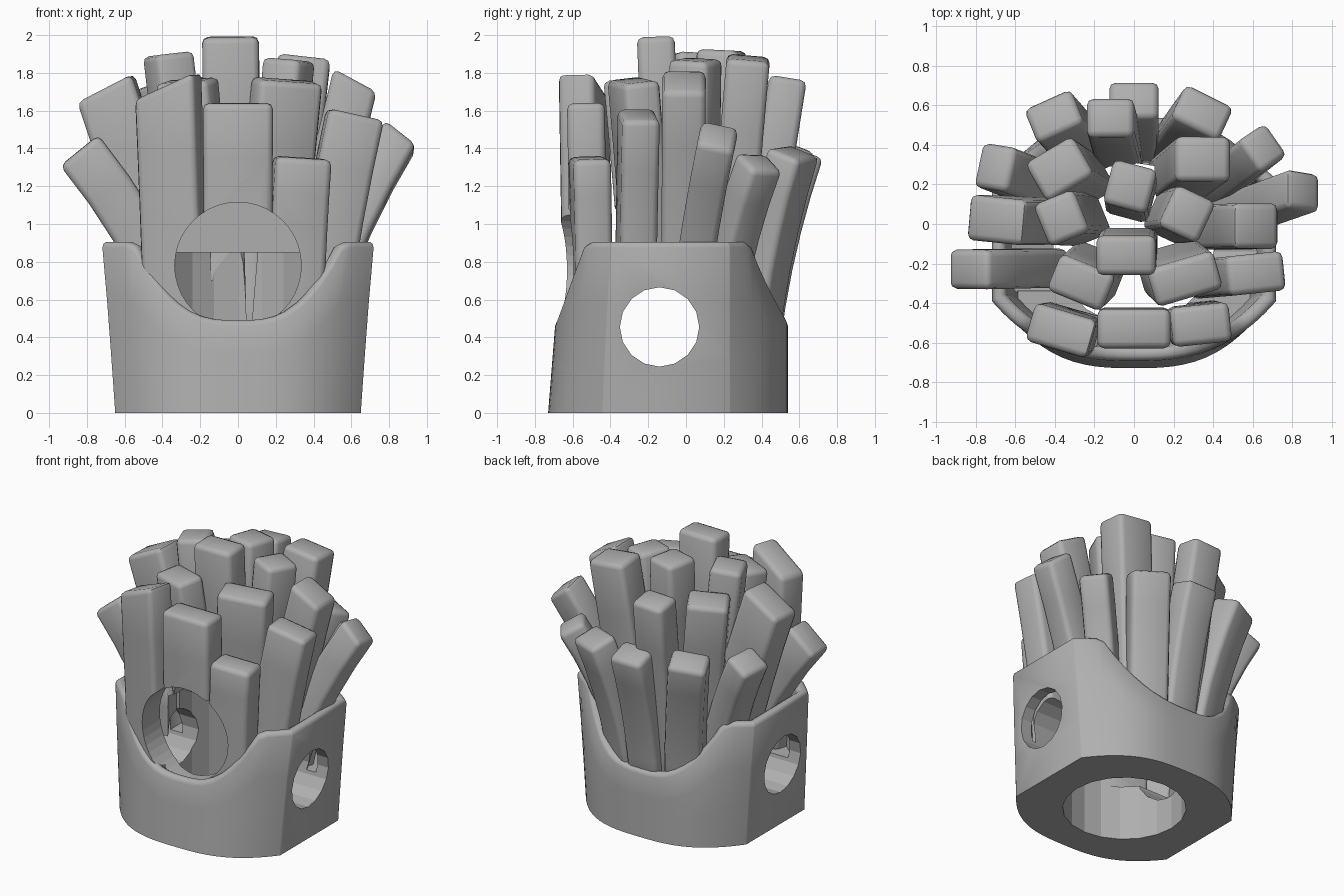
import bpy, bmesh, math
from mathutils import Vector, Matrix

if "Cube" in bpy.data.objects:
    bpy.data.objects.remove(bpy.data.objects["Cube"])

grey = bpy.data.materials.new("plain grey")
grey.diffuse_color = (0.43, 0.43, 0.43, 1)
grey.use_nodes = True
grey.node_tree.nodes["Principled BSDF"].inputs["Base Color"].default_value = grey.diffuse_color


def make(name, bm, hidden=False):
    bmesh.ops.recalc_face_normals(bm, faces=bm.faces)
    me = bpy.data.meshes.new(name)
    bm.to_mesh(me)
    bm.free()
    ob = bpy.data.objects.new(name, me)
    bpy.context.collection.objects.link(ob)
    me.materials.append(grey)
    ob.hide_render = hidden
    ob.hide_viewport = hidden
    return ob


def loft(bm, rings):
    rows = [[bm.verts.new(p) for p in r] for r in rings]
    n = len(rows[0])
    for a, b in zip(rows, rows[1:]):
        for i in range(n):
            j = (i + 1) % n
            bm.faces.new((a[i], a[j], b[j], b[i]))
    bm.faces.new(rows[0][::-1])
    bm.faces.new(rows[-1])


def cutter(name, axis, start, end, r, sides):
    bm = bmesh.new()
    c = (Vector(start) + Vector(end)) / 2
    rot = Vector((0, 0, 1)).rotation_difference(Vector(axis)).to_matrix().to_4x4()
    bmesh.ops.create_cone(bm, cap_ends=True, segments=sides, radius1=r, radius2=r,
                          depth=(Vector(end) - Vector(start)).length,
                          matrix=Matrix.Translation(c) @ rot)
    return make(name, bm, True)


def cut(ob, tools):
    for t in tools:
        m = ob.modifiers.new("cut", 'BOOLEAN')
        m.operation, m.solver, m.object = 'DIFFERENCE', 'EXACT', t


def smooth(ob, angle):
    bpy.ops.object.select_all(action='DESELECT')
    bpy.context.view_layer.objects.active = ob
    ob.select_set(True)
    bpy.ops.object.shade_smooth_by_angle(angle=math.radians(angle))


# Hollow for the body, side openings and front opening
cavity = cutter("body_cavity_cutter", (0, 0, 1), (0, -.1, -.1), (0, -.1, .85), .41, 20)
side_hole = cutter("side_hole_cutter", (1, 0, 0), (-1, -.14, .455), (1, -.14, .455), .21, 16)
front_hole = cutter("front_hole_cutter", (0, 1, 0), (0, -.9, .78), (0, -.17, .78), .335, 40)

# Carton: flat sides, bowed front and back, scooped rim
N = 32
outline = [(-math.cos(math.pi * i / N), -1) for i in range(N + 1)]
outline += [(math.cos(math.pi * i / N), 1) for i in range(N + 1)]


def mix(z, a, b, c):
    return a + (b - a) * z / .5 if z < .5 else b + (c - b) * (z - .5) / .4


def wall(s, side, z, inset):
    w = mix(z, .65, .685, .72)
    bow = 1 - abs(s) ** 2.9
    if side < 0:
        y = mix(z, -.44, -.42, -.39) - mix(z, .29, .27, .29) * bow
    else:
        y = .23 + mix(z, .31, .31, .22) * bow
    k = 1 - inset / w
    return (s * w * k, -.09 + (y + .09) * (1 - inset / .6), z)


def rim(s):
    return .49 + .415 * min(1, abs(s) * .7 / .55) ** 3


def ring(drop, inset):
    return [wall(s, e, rim(s) - drop, inset) for s, e in outline]


rings = [[wall(s, e, (rim(s) - .03) * t, 0) for s, e in outline]
         for t in (0, .33, .66, 1)]
rings += [ring(.01, .007), ring(0, .022), ring(0, .045), ring(.01, .062), ring(.04, .07)]
rings += [[wall(s, e, .40, .09) for s, e in outline]]
bm = bmesh.new()
loft(bm, rings)
carton = make("carton", bm)
cut(carton, [cavity, side_hole])
smooth(carton, 50)

# Fries: top x, y, z, width, yaw in degrees
FRIES = [
    (0, -.53, 1.64, .37, 0), (.34, -.51, 1.35, .30, 6),
    (-.37, -.54, 1.73, .33, -16), (-.27, -.30, 1.76, .30, -22),
    (.26, -.28, 1.76, .35, 16), (.62, -.25, 1.58, .30, 6),
    (-.04, -.16, 1.99, .30, 0), (-.84, -.23, 1.39, .26, 0),
    (-.70, .02, 1.72, .32, -5), (-.37, .03, 1.90, .22, 22),
    (-.38, .28, 1.74, .28, 30), (.27, .05, 1.87, .22, -25),
    (-.02, .19, 1.92, .23, -15), (.62, -.01, 1.76, .25, 0),
    (.86, .17, 1.47, .21, 0), (.66, .39, 1.33, .19, 35),
    (.35, .33, 1.88, .28, 0), (-.12, .54, 1.77, .24, 0),
    (-.41, .55, 1.40, .26, 22), (0, .63, 1.38, .25, 0),
    (.35, .57, 1.38, .27, -25), (-.71, .29, 1.38, .20, -12),
]
# Foot positions of the fries that fan out differently, and slanted ends
FEET = {5: (.42, -.27), 7: (-.30, -.22), 8: (-.33, .02), 13: (.33, -.02),
        14: (.40, .0), 15: (.38, .16), 21: (-.36, .15)}
SLOPE = {2: .4, 8: .15, 13: -.25, 14: -.15}

for n, (x, y, z, w, yaw) in enumerate(FRIES):
    top = Vector((x, y, z))
    d = .23 if abs(y - .15) < .19 and x < .8 else .20
    front = y < -.4
    bx, by = FEET.get(n, (x * (.88 if front else .58), y * (.97 if front else .64)))
    base = Vector((bx, by, .38))
    bend = Vector((bx + (x - bx) * .22, by + (y - by) * .25, .87))
    ca, sa = math.cos(math.radians(yaw)), math.sin(math.radians(yaw))
    rings = []
    for i in range(6):
        t = i / 5
        p = base * (1 - t) ** 2 + bend * 2 * t * (1 - t) + top * t * t
        axis = ((bend - base) * (1 - t) + (top - bend) * t).normalized()
        right = Vector((ca, sa, 0))
        right = (right - axis * right.dot(axis)).normalized()
        back = axis.cross(right)
        k = .97 + .03 * t
        lift = axis * SLOPE.get(n, 0) * w / 2 if i == 5 else Vector()
        rings.append([p + right * (a * w * k / 2) + back * (b * d * k / 2) + lift * a
                      for a, b in ((-1, -1), (1, -1), (1, 1), (-1, 1))])
    bm = bmesh.new()
    loft(bm, rings)
    bmesh.ops.recalc_face_normals(bm, faces=bm.faces)
    # soften the long corners and the ends
    edges = [e for e in bm.edges if e.calc_face_angle() > math.radians(50)]
    bmesh.ops.bevel(bm, geom=edges, offset=.033, segments=2, profile=.5, affect='EDGES')
    fry = make("fry_%02d" % (n + 1), bm)
    cut(fry, [cavity, side_hole, front_hole])
    smooth(fry, 50)
